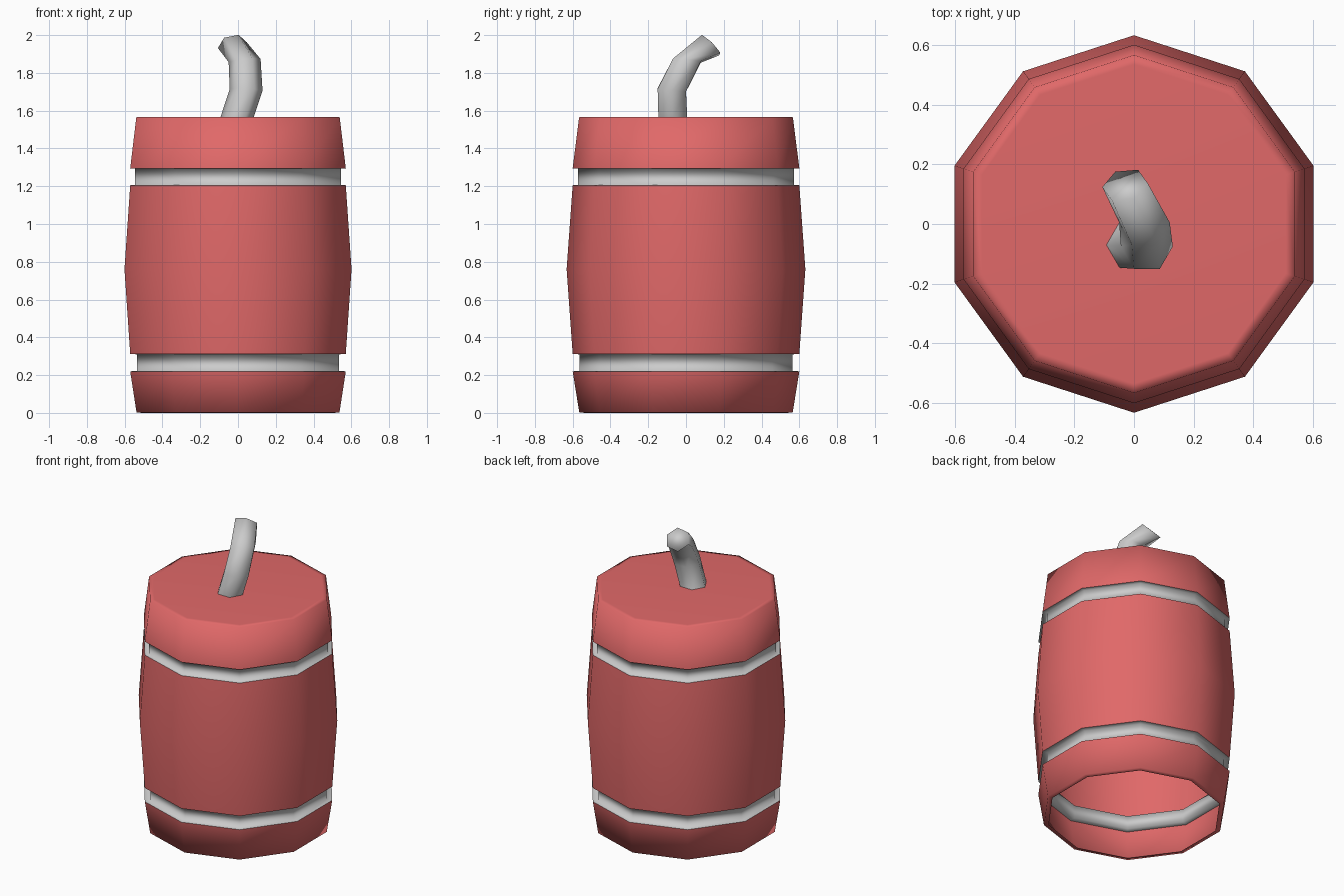
import bpy, bmesh, math
from mathutils import Vector

if "Cube" in bpy.data.objects:
    bpy.data.objects.remove(bpy.data.objects["Cube"])


def loft(name, rings, sides, phase, color=None, cap_start=False, cap_end=False, sharp=()):
    """Skin polygon rings given as (centre, normal, radius)."""
    bm = bmesh.new()
    loops = []
    for centre, normal, r in rings:
        q = Vector((0, 0, 1)).rotation_difference(Vector(normal).normalized())
        loops.append([bm.verts.new(Vector(centre) + q @ Vector((r * math.cos(a), r * math.sin(a), 0)))
                      for a in (phase + math.tau * i / sides for i in range(sides))])
    for a, b in zip(loops, loops[1:]):
        for i in range(sides):
            j = (i + 1) % sides
            bm.faces.new((a[i], a[j], b[j], b[i]))
    if cap_start:
        bm.faces.new(loops[0][::-1])
    if cap_end:
        bm.faces.new(loops[-1])
    for f in bm.faces:
        f.smooth = True
    for k in sharp:
        for i in range(sides):
            bm.edges.get((loops[k][i], loops[k][(i + 1) % sides])).smooth = False
    me = bpy.data.meshes.new(name)
    bm.to_mesh(me)
    bm.free()
    if color:
        me.materials.append(color)
    ob = bpy.data.objects.new(name, me)
    bpy.context.collection.objects.link(ob)
    return ob


def lathe(name, profile, **kw):
    """Ten-sided turned part from (radius, height) pairs."""
    rings = [((0, 0, z), (0, 0, 1), r) for r, z in profile]
    return loft(name, rings, 10, math.pi / 2, **kw)


red = bpy.data.materials.new("red_paint")
red.diffuse_color = (0.75, 0.14, 0.14, 1)
red.use_nodes = True
red.node_tree.nodes["Principled BSDF"].inputs["Base Color"].default_value = red.diffuse_color

# Barrel: open-bottomed base, bulging middle and lid
lathe("barrel_base", [(0.535, 0.0), (0.565, 0.003), (0.60, 0.22)], color=red)
lathe("barrel_middle", [(0.60, 0.312), (0.632, 0.76), (0.60, 1.205)], color=red)
lathe("barrel_lid", [(0.60, 1.295), (0.566, 1.565), (0.535, 1.567)], color=red, cap_end=True)

# Grey bands lining the grooves, including the step faces
lathe("lower_band", [(0.60, 0.22), (0.563, 0.222), (0.563, 0.31), (0.60, 0.312)])
lathe("upper_band", [(0.60, 1.205), (0.572, 1.207), (0.572, 1.293), (0.60, 1.295)])

# Bent six-sided fuse
loft("fuse", [((-0.005, -0.07, 1.565), (0, 0, 1), 0.088),
              ((0.043, -0.075, 1.71), (0.05, 0.1, 1), 0.087),
              ((0.035, 0.005, 1.865), (-0.1, 0.1, 1), 0.085),
              ((-0.03, 0.13, 1.947), (-0.2, 0.7, 0.7), 0.078)],
     6, 0, cap_end=True)
